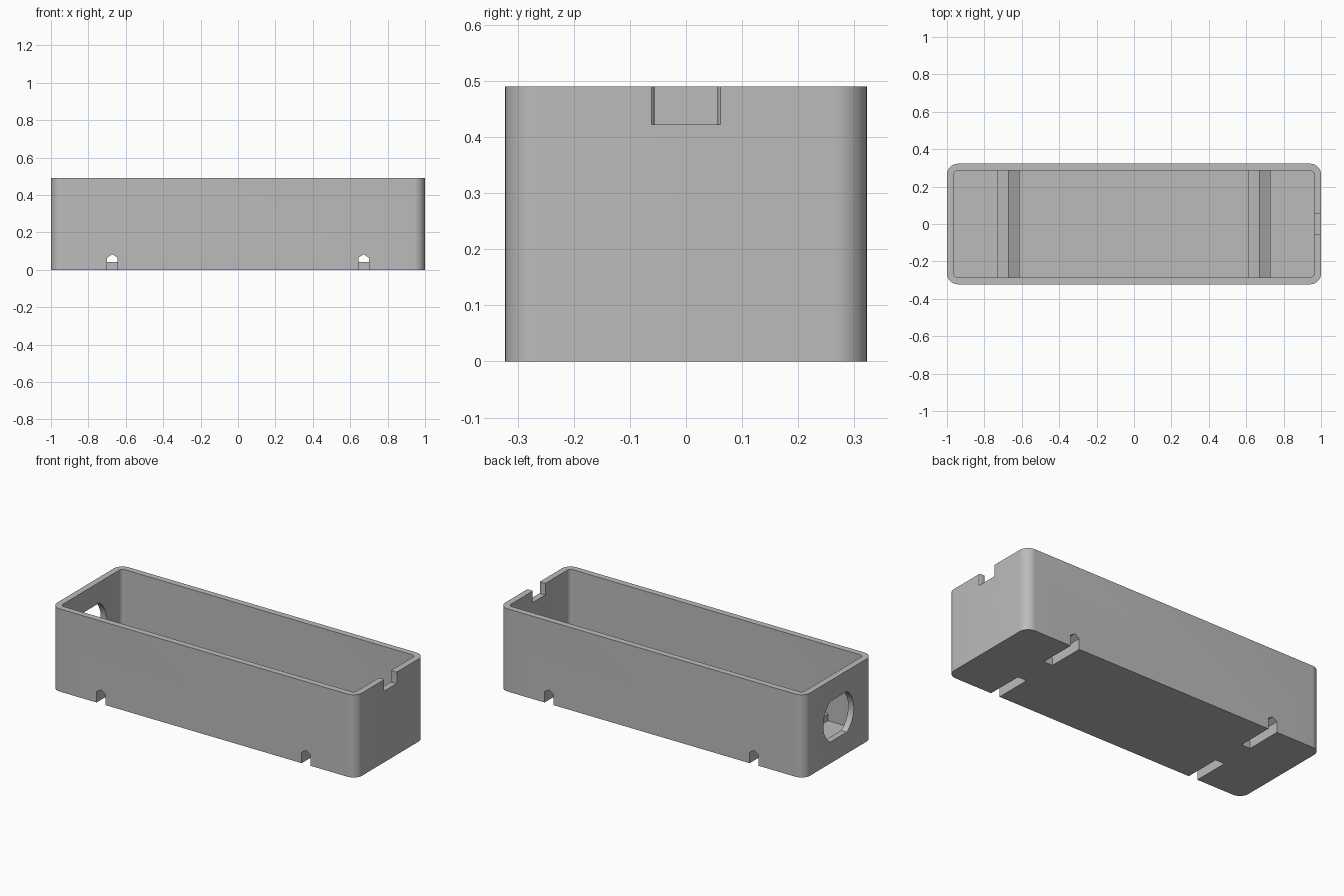
import bpy, bmesh, math
from mathutils import Vector

if "Cube" in bpy.data.objects:
    bpy.data.objects.remove(bpy.data.objects["Cube"], do_unlink=True)

LENGTH, DEPTH, HEIGHT = 2.0, 0.645, 0.49
WALL, FLOOR = 0.037, 0.043
RIDGE_X = 0.672

grey = bpy.data.materials.new("plain grey")
grey.use_nodes = True
grey.diffuse_color = (0.5, 0.5, 0.5, 1)
grey.node_tree.nodes["Principled BSDF"].inputs["Base Color"].default_value = (0.5, 0.5, 0.5, 1)


def prism(name, points, axis, start, end):
    """Extrude a closed 2D outline along x, y or z."""
    place = {"x": lambda a, b, t: Vector((t, a, b)),
             "y": lambda a, b, t: Vector((a, t, b)),
             "z": lambda a, b, t: Vector((a, b, t))}[axis]
    bm = bmesh.new()
    face = bm.faces.new([bm.verts.new(place(a, b, start)) for a, b in points])
    new = bmesh.ops.extrude_face_region(bm, geom=[face])["geom"]
    shift = place(0, 0, end - start)
    bmesh.ops.translate(bm, vec=shift, verts=[v for v in new if isinstance(v, bmesh.types.BMVert)])
    bmesh.ops.recalc_face_normals(bm, faces=bm.faces)
    mesh = bpy.data.meshes.new(name)
    bm.to_mesh(mesh)
    bm.free()
    mesh.materials.append(grey)
    obj = bpy.data.objects.new(name, mesh)
    bpy.context.collection.objects.link(obj)
    return obj


def rounded_rect(half_x, half_y, radius, steps=10):
    points = []
    for quarter, (sx, sy) in enumerate([(1, 1), (-1, 1), (-1, -1), (1, -1)]):
        for i in range(steps + 1):
            a = (quarter + i / steps) * math.pi / 2
            points.append((sx * (half_x - radius) + radius * math.cos(a),
                           sy * (half_y - radius) + radius * math.sin(a)))
    return points


def gable(x, half, bottom, shoulder, peak):
    return [(x - half, bottom), (x + half, bottom), (x + half, shoulder),
            (x, peak), (x - half, shoulder)]


def combine(body, other, operation):
    mod = body.modifiers.new(operation, "BOOLEAN")
    mod.operation, mod.solver, mod.object = operation, "EXACT", other
    bpy.context.view_layer.objects.active = body
    bpy.ops.object.modifier_apply(modifier=mod.name)
    bpy.data.objects.remove(other, do_unlink=True)


# Hollow tray with rounded corners
tray = prism("tray", rounded_rect(LENGTH / 2, DEPTH / 2, 0.058), "z", 0, HEIGHT)
cavity = prism("cavity", rounded_rect(LENGTH / 2 - WALL, DEPTH / 2 - WALL, 0.022), "z", FLOOR, 1)
combine(tray, cavity, "DIFFERENCE")

# Gabled strap tunnels: ridge, passage, and the bar the strap loops around
for x in (-RIDGE_X, RIDGE_X):
    combine(tray, prism("ridge", gable(x, 0.059, 0.02, 0.083, 0.117), "y", -0.3, 0.3), "UNION")
    combine(tray, prism("passage", gable(x, 0.029, -0.1, 0.064, 0.083), "y", -0.5, 0.5), "DIFFERENCE")
    bar = [(x - 0.04, 0), (x + 0.04, 0), (x + 0.04, FLOOR), (x - 0.04, FLOOR)]
    combine(tray, prism("bar", bar, "y", -0.105, 0.105), "UNION")

# Cable notch in the right rim, with softly flared cheeks
side = []
for i in range(9):
    t = i / 4 - 1
    side.append((LENGTH / 2 - WALL / 2 + t * (WALL / 2 + 0.002), 0.056 + 0.008 * t ** 4))
outline = side + [(x, -y) for x, y in reversed(side)]
combine(tray, prism("notch", outline, "z", 0.422, 1), "DIFFERENCE")

# Round socket hole with flat top and bottom in the opposite end
radius, flat, centre = 0.143, 0.12, 0.247
first = math.asin(flat / radius)
arc = [(radius * math.cos(a), radius * math.sin(a))
       for a in (first * (i / 8 - 1) for i in range(17))]
outline = [(y, centre + z) for y, z in arc] + [(-y, centre - z) for y, z in arc]
combine(tray, prism("socket_hole", outline, "x", -1.1, -0.9), "DIFFERENCE")

# Smooth curved walls, crisp edges elsewhere
bpy.ops.object.select_all(action="DESELECT")
tray.select_set(True)
bpy.context.view_layer.objects.active = tray
bpy.ops.object.shade_smooth_by_angle(angle=math.radians(25))
